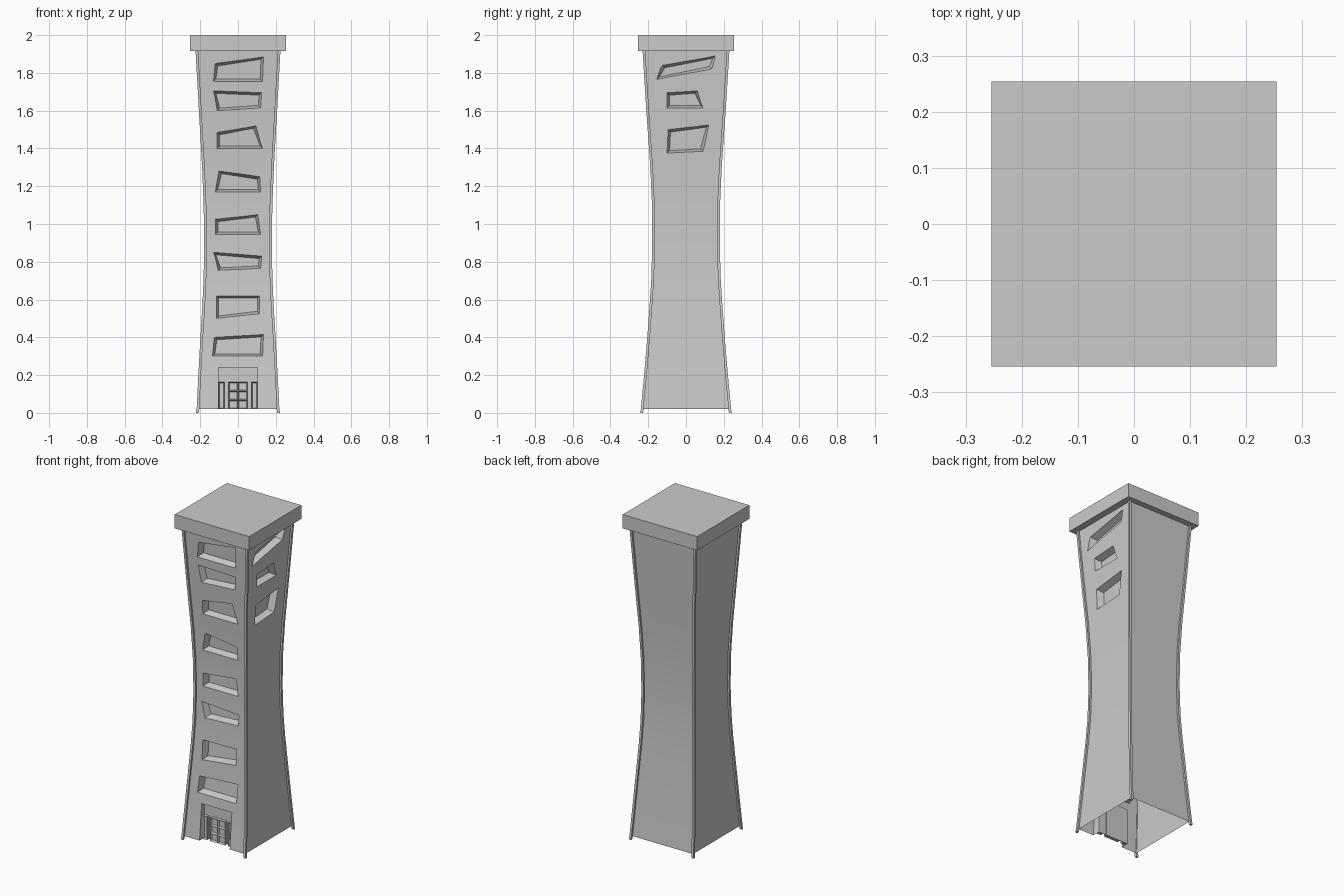
import bpy, bmesh
from mathutils import Vector

cube = bpy.data.objects.get("Cube")
if cube:
    bpy.data.objects.remove(cube, do_unlink=True)

grey = bpy.data.materials.new("concrete_grey")
grey.use_nodes = True
COLOUR = (0.6, 0.6, 0.6, 1)
grey.diffuse_color = COLOUR
grey.node_tree.nodes["Principled BSDF"].inputs["Base Color"].default_value = COLOUR

# Waisted profile: height, half width in x, half width in y
PROFILE = [(0.02, .208, .228), (0.2, .199, .211), (0.4, .188, .194), (0.58, .177, .181),
           (0.72, .171, .172), (0.9, .168, .168), (1.1, .171, .169), (1.3, .179, .178),
           (1.6, .196, .199), (1.92, .214, .219)]


def half(z, axis):
    """Half width of the tower at height z."""
    for a, b in zip(PROFILE, PROFILE[1:]):
        if z <= b[0]:
            t = (z - a[0]) / (b[0] - a[0])
            return a[axis] + t * (b[axis] - a[axis])
    return PROFILE[-1][axis]


def finish(name, bm):
    bmesh.ops.recalc_face_normals(bm, faces=bm.faces)
    mesh = bpy.data.meshes.new(name)
    bm.to_mesh(mesh)
    bm.free()
    obj = bpy.data.objects.new(name, mesh)
    bpy.context.collection.objects.link(obj)
    mesh.materials.append(grey)
    return obj


def loft(bm, rings):
    """Skin a stack of four-cornered rings, capped at both ends."""
    rows = [[bm.verts.new(p) for p in ring] for ring in rings]
    for a, b in zip(rows, rows[1:]):
        for i in range(4):
            j = (i + 1) % 4
            bm.faces.new((a[i], a[j], b[j], b[i]))
    bm.faces.new(rows[0][::-1])
    bm.faces.new(rows[-1])


def ring(cx, cy, hx, hy, z):
    return [(cx - hx, cy - hy, z), (cx + hx, cy - hy, z), (cx + hx, cy + hy, z), (cx - hx, cy + hy, z)]


def box(name, x, y, z):
    bm = bmesh.new()
    cx, cy, hx, hy = sum(x) / 2, sum(y) / 2, (x[1] - x[0]) / 2, (y[1] - y[0]) / 2
    loft(bm, [ring(cx, cy, hx, hy, h) for h in z])
    return finish(name, bm)


def smooth(obj):
    bpy.ops.object.select_all(action='DESELECT')
    obj.select_set(True)
    bpy.context.view_layer.objects.active = obj
    bpy.ops.object.shade_smooth_by_angle(angle=0.5)


# Tower body
bm = bmesh.new()
loft(bm, [ring(0, 0, hx, hy, z) for z, hx, hy in PROFILE])
body = finish("tower_body", bm)

# Crooked windows: corners run bottom left, top left, top right, bottom right
FRONT = [
    [(-.135, .30), (-.125, .40), (.135, .415), (.13, .30)],
    [(-.115, .50), (-.115, .62), (.115, .62), (.115, .525)],
    [(-.105, .755), (-.13, .85), (.125, .83), (.12, .765)],
    [(-.12, .945), (-.12, 1.025), (.105, 1.05), (.12, .945)],
    [(-.12, 1.17), (-.1, 1.28), (.115, 1.25), (.12, 1.17)],
    [(-.11, 1.40), (-.11, 1.485), (.095, 1.52), (.13, 1.40)],
    [(-.11, 1.60), (-.13, 1.705), (.125, 1.695), (.12, 1.615)],
    [(-.13, 1.755), (-.12, 1.85), (.135, 1.885), (.13, 1.755)]]
SIDE = [
    [(-.1, 1.375), (-.095, 1.5), (.12, 1.525), (.09, 1.385)],
    [(-.1, 1.615), (-.1, 1.695), (.06, 1.705), (.09, 1.615)],
    [(-.155, 1.765), (-.125, 1.84), (.155, 1.89), (.135, 1.82)]]
DEPTH, INSET = 0.04, 0.013


def window_cutter(corners, front):
    """Tapered block that sinks one window into its wall."""
    def place(u, z, out):
        return Vector((u, -half(z, 2) - out, z)) if front else Vector((half(z, 1) + out, u, z))
    mid = sum(c[0] for c in corners) / 4
    outer, inner = [], []
    for k, (u, z) in enumerate(corners):
        rise = INSET if k in (0, 3) else -INSET
        deep = place(u + (INSET if u < mid else -INSET), z + rise, -DEPTH)
        rim = place(u, z, 0)
        inner.append(deep)
        outer.append(rim + (rim - deep) * 0.4)
    bm = bmesh.new()
    loft(bm, [inner, outer])
    return finish("window_cutter", bm)


cutters = [window_cutter(c, True) for c in FRONT] + [window_cutter(c, False) for c in SIDE]
DOOR_Y = -0.18
cutters.append(box("doorway_cutter", (-.103, .103), (-.4, DOOR_Y), (-.1, .24)))

bpy.context.view_layer.objects.active = body
for cutter in cutters:
    mod = body.modifiers.new("recess", 'BOOLEAN')
    mod.operation, mod.solver, mod.object = 'DIFFERENCE', 'EXACT', cutter
    bpy.ops.object.modifier_apply(modifier=mod.name)
    bpy.data.objects.remove(cutter, do_unlink=True)

# Open the underside so the tower is a hollow shell
bm = bmesh.new()
bm.from_mesh(body.data)
floor = [f for f in bm.faces if all(v.co.z < 0.021 for v in f.verts)]
bmesh.ops.delete(bm, geom=floor, context='FACES')
bm.to_mesh(body.data)
bm.free()
smooth(body)

# Slim curved strips up the four corners, with feet reaching the ground
for sx, side in ((-1, "right"), (1, "left")):
    for sy, end in ((-1, "front"), (1, "back")):
        bm = bmesh.new()
        path = [(0, .215, .234)] + [(z, hx + .004, hy + .004) for z, hx, hy in PROFILE]
        loft(bm, [ring(sx * hx, sy * hy, .007, .007, z) for z, hx, hy in path])
        smooth(finish(f"corner_strip_{end}_{side}", bm))

# Flat roof slab
box("roof_slab", (-.254, .254), (-.254, .254), (1.915, 2))


def framed_pane(name, x, z, rim):
    """Small plate with a sunken centre."""
    obj = box(name, x, (DOOR_Y - .02, DOOR_Y + .001), z)
    bm = bmesh.new()
    bm.from_mesh(obj.data)
    bm.faces.ensure_lookup_table()
    face = min(bm.faces, key=lambda f: f.calc_center_median().y)
    bmesh.ops.inset_region(bm, faces=[face], thickness=rim)
    bmesh.ops.translate(bm, verts=face.verts, vec=(0, .012, 0))
    bm.to_mesh(obj.data)
    bm.free()


# Door of six panes with a sidelight on each side
for row in range(3):
    for col in range(2):
        x0, z0 = -.05 + col * .05, .02 + row * .048
        framed_pane("door_pane", (x0, x0 + .05), (z0, z0 + .048), .008)
for x0, side in ((-.102, "right"), (.072, "left")):
    framed_pane(f"sidelight_{side}", (x0, x0 + .03), (.02, .164), .007)
